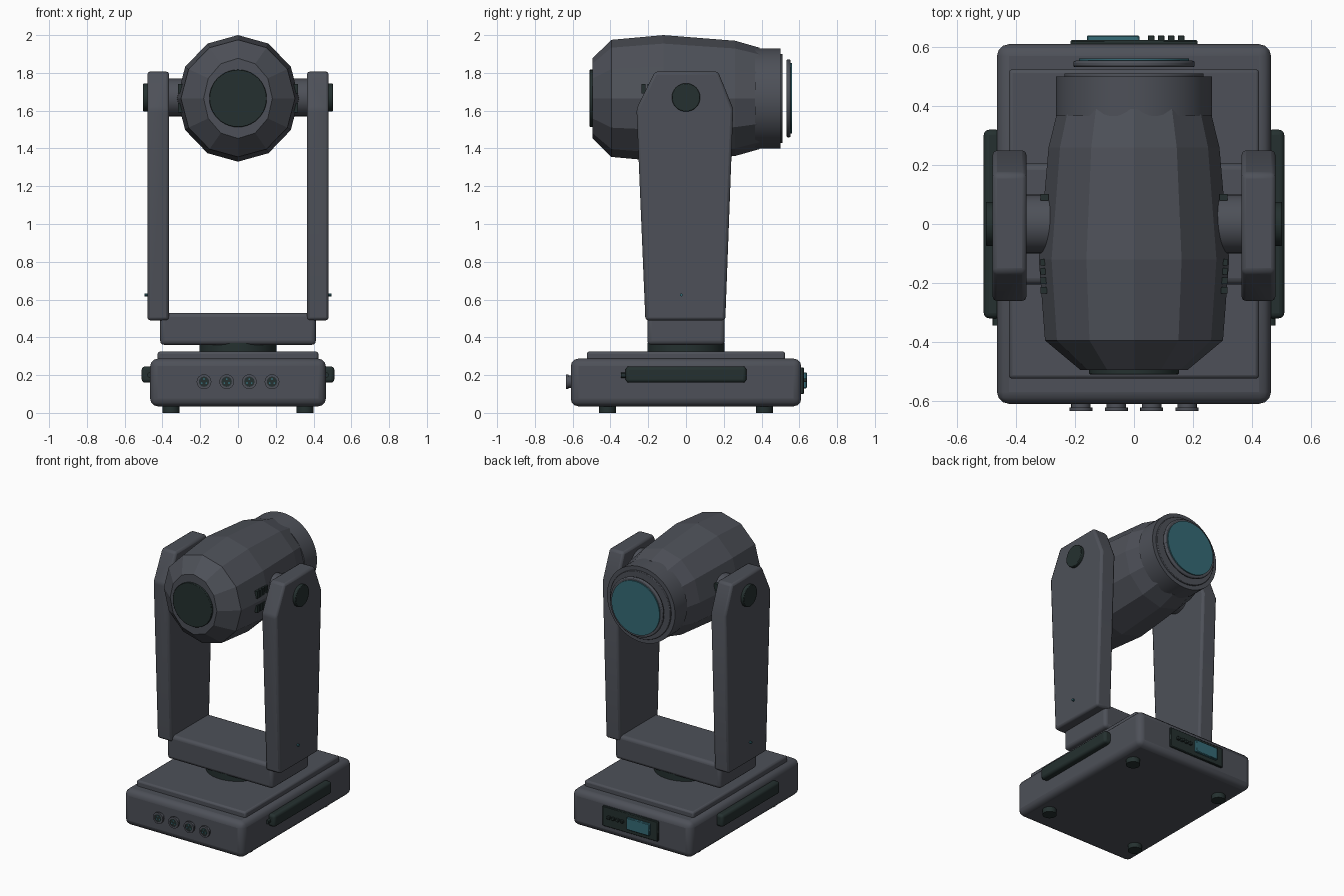
import bpy, bmesh, math
from mathutils import Matrix

if "Cube" in bpy.data.objects:
    bpy.data.objects.remove(bpy.data.objects["Cube"])


def material(name, rgb):
    m = bpy.data.materials.new(name)
    m.diffuse_color = (*rgb, 1)
    m.use_nodes = True
    m.node_tree.nodes["Principled BSDF"].inputs["Base Color"].default_value = m.diffuse_color
    return m


GREY = material("slate grey", (0.075, 0.081, 0.098))
DARK = material("dark rubber", (0.018, 0.030, 0.029))
TEAL = material("teal glass", (0.036, 0.145, 0.180))


def finish(name, bm, mat, bevel=0, segments=3, smooth=True):
    bmesh.ops.recalc_face_normals(bm, faces=bm.faces[:])
    me = bpy.data.meshes.new(name)
    bm.to_mesh(me)
    bm.free()
    ob = bpy.data.objects.new(name, me)
    bpy.context.collection.objects.link(ob)
    me.materials.append(mat)
    bpy.ops.object.select_all(action='DESELECT')
    bpy.context.view_layer.objects.active = ob
    ob.select_set(True)
    if bevel:
        mod = ob.modifiers.new("rounded edges", 'BEVEL')
        mod.width, mod.segments = bevel, segments
        mod.limit_method, mod.angle_limit = 'ANGLE', math.radians(25)
    if smooth:
        bpy.ops.object.shade_smooth_by_angle(angle=math.radians(30))
    return ob


def box(name, x, y, z, mat, bevel=0, segments=3):
    """Box between (min, max) pairs."""
    bm = bmesh.new()
    bmesh.ops.create_cube(bm, size=1)
    for v in bm.verts:
        v.co = [p[0] + (c + 0.5) * (p[1] - p[0]) for c, p in zip(v.co, (x, y, z))]
    return finish(name, bm, mat, bevel, segments)


def rod(name, centre, axis, radius, depth, mat, sides=32, bevel=0):
    """Cylinder centred on a point, along x, y or z."""
    bm = bmesh.new()
    turn = {'x': Matrix.Rotation(math.pi / 2, 4, 'Y'),
            'y': Matrix.Rotation(math.pi / 2, 4, 'X'), 'z': Matrix()}[axis]
    bmesh.ops.create_cone(bm, cap_ends=True, segments=sides, radius1=radius, radius2=radius,
                          depth=depth, matrix=Matrix.Translation(centre) @ turn)
    return finish(name, bm, mat, bevel, 2)


def loft_y(name, stations, sides, mat, cz, smooth, closed=False):
    """Rings (y, x radius, z radius) joined along y."""
    bm = bmesh.new()
    rings = [[bm.verts.new((rx * math.sin(2 * math.pi * i / sides), y,
                            cz + rz * math.cos(2 * math.pi * i / sides)))
              for i in range(sides)] for y, rx, rz in stations]
    pairs = list(zip(rings, rings[1:]))
    if closed:
        pairs.append((rings[-1], rings[0]))
    for a, b in pairs:
        for i in range(sides):
            j = (i + 1) % sides
            bm.faces.new((a[i], a[j], b[j], b[i]))
    if not closed:
        bm.faces.new(rings[0])
        bm.faces.new(rings[-1])
    return finish(name, bm, mat, smooth=smooth)


# Base housing, lid and feet
box("base_housing", (-0.465, 0.465), (-0.61, 0.61), (0.035, 0.287), GREY, 0.04)
box("base_lid", (-0.425, 0.425), (-0.525, 0.525), (0.27, 0.325), GREY, 0.012, 2)
for x in (-0.355, 0.355):
    for y in (-0.415, 0.415):
        rod("foot", (x, y, 0.022), 'z', 0.045, 0.044, DARK, 24)

# Carry handles with their small end studs
for s in (-1, 1):
    box("carry_handle", sorted((s * 0.45, s * 0.51)), (-0.32, 0.32), (0.16, 0.246), DARK, 0.018)
    rod("handle_stud", (s * 0.465, -0.325, 0.2), 'y', 0.015, 0.04, DARK, 12)

# Sockets on the front of the base
for x in (-0.18, -0.06, 0.06, 0.18):
    rod("socket_body", (x, -0.613, 0.165), 'y', 0.033, 0.03, GREY, 24)
    loft_y("socket_rim", [(-0.622, 0.027, 0.027), (-0.622, 0.039, 0.039),
                          (-0.635, 0.039, 0.039), (-0.635, 0.027, 0.027)],
           24, GREY, 0.165, True, True).location.x = x
    rod("socket_insert", (x, -0.627, 0.165), 'y', 0.03, 0.008, DARK, 24)
    for k in range(3):
        a = math.pi / 2 + k * math.tau / 3
        rod("socket_pin", (x + 0.014 * math.cos(a), -0.631, 0.165 + 0.014 * math.sin(a)),
            'y', 0.005, 0.006, TEAL, 8)

# Control panel on the back of the base
box("control_panel", (-0.215, 0.215), (0.60, 0.624), (0.1, 0.24), DARK, 0.004, 1)
box("display_screen", (-0.16, 0.018), (0.615, 0.64), (0.13, 0.215), TEAL, 0.004, 1)
for i in range(4):
    x = 0.058 + i * 0.034
    box("panel_button", (x - 0.011, x + 0.011), (0.615, 0.64), (0.163, 0.183), DARK, 0.002, 1)

# Turntable and yoke bridge
rod("turntable", (0, 0, 0.345), 'z', 0.205, 0.05, DARK, 48)
box("yoke_bridge", (-0.412, 0.412), (-0.205, 0.205), (0.36, 0.53), GREY, 0.022)

# Yoke arms with pivots, end caps and indicator pins
ARM = [(-0.215, 0.49), (0.208, 0.49), (0.25, 1.61), (0.17, 1.807), (-0.165, 1.807), (-0.262, 1.61)]
PIVOT_Z = 1.67
for s in (-1, 1):
    bm = bmesh.new()
    inner = [bm.verts.new((s * 0.365, y, z)) for y, z in ARM]
    outer = [bm.verts.new((s * 0.48, y, z)) for y, z in ARM]
    bm.faces.new(inner)
    bm.faces.new(outer)
    for i in range(len(ARM)):
        j = (i + 1) % len(ARM)
        bm.faces.new((inner[i], inner[j], outer[j], outer[i]))
    finish("yoke_arm", bm, GREY, 0.015, 2)
    rod("tilt_pivot", (s * 0.325, 0, PIVOT_Z), 'x', 0.1, 0.11, GREY)
    rod("pivot_cap", (s * 0.485, 0, PIVOT_Z), 'x', 0.075, 0.034, DARK, 32, 0.004)
    rod("indicator_pin", (s * 0.481, -0.025, 0.625), 'x', 0.008, 0.026, TEAL, 10)

# Faceted lamp head
HEAD_Z = 1.665
loft_y("head_shell", [(-0.495, 0.182, 0.212), (-0.395, 0.302, 0.31), (-0.12, 0.323, 0.335),
                      (0.26, 0.29, 0.305), (0.39, 0.258, 0.268)], 12, GREY, HEAD_Z, False)
rod("rear_cap", (0, -0.495, HEAD_Z), 'y', 0.152, 0.03, DARK, 40, 0.003)

# Smooth collar, its lip, and the lens in its ring
rod("lens_collar", (0, 0.433, HEAD_Z), 'y', 0.265, 0.134, GREY, 64)
rod("collar_lip", (0, 0.503, HEAD_Z), 'y', 0.236, 0.016, GREY, 64, 0.003)
rod("lens_ring", (0, 0.543, HEAD_Z), 'y', 0.206, 0.022, GREY, 64, 0.007)
rod("lens_glass", (0, 0.555, HEAD_Z), 'y', 0.187, 0.014, TEAL, 64)

# Cooling slots on both flanks of the head
for s in (-1, 1):
    for y in (-0.225, -0.193, -0.161, -0.129, 0.09):
        for z in (1.615, 1.715):
            box("cooling_slot", sorted((s * 0.29, s * 0.317)), (y - 0.011, y + 0.011),
                (z - 0.025, z + 0.025), DARK)
